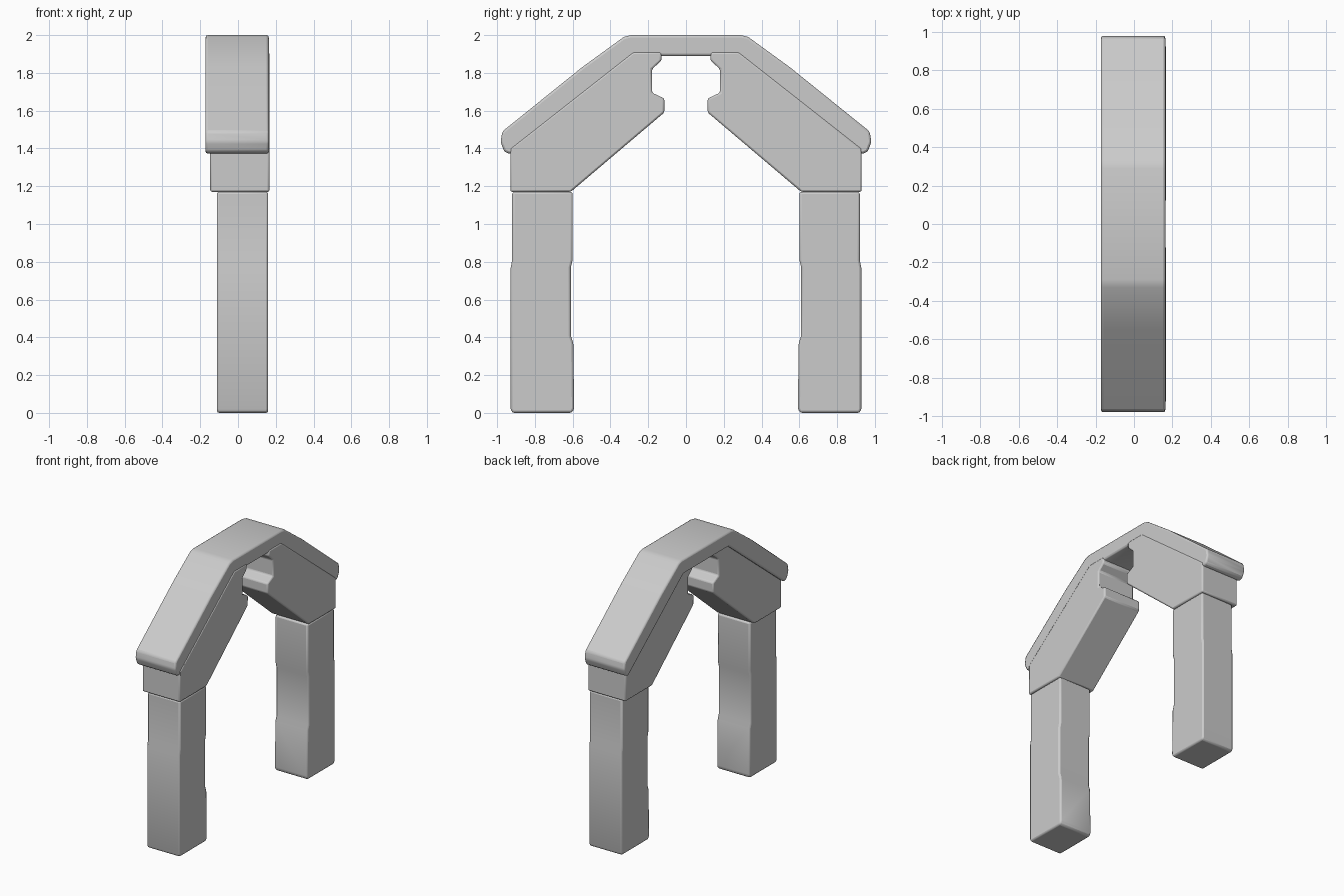
import bpy, bmesh

if "Cube" in bpy.data.objects:
    bpy.data.objects.remove(bpy.data.objects["Cube"])


def prism(name, profile, x0, x1, bevel, side=1):
    """Extrude a (y, z) profile along x; side=-1 mirrors it in y."""
    bm = bmesh.new()
    face = bm.faces.new([bm.verts.new((x0, y * side, z)) for y, z in profile])
    out = bmesh.ops.extrude_face_region(bm, geom=[face])
    for v in out["geom"]:
        if isinstance(v, bmesh.types.BMVert):
            v.co.x = x1
    bmesh.ops.recalc_face_normals(bm, faces=bm.faces)
    mesh = bpy.data.meshes.new(name)
    bm.to_mesh(mesh)
    bm.free()
    ob = bpy.data.objects.new(name, mesh)
    bpy.context.collection.objects.link(ob)
    mod = ob.modifiers.new("worn_edges", 'BEVEL')
    mod.width = bevel
    mod.segments = 2
    mod.limit_method = 'ANGLE'
    mod.angle_limit = 0.4
    bpy.ops.object.select_all(action='DESELECT')
    ob.select_set(True)
    bpy.context.view_layer.objects.active = ob
    bpy.ops.object.shade_smooth_by_angle(angle=0.7)
    return ob


# Slightly uneven post
post = [(0.605, 0), (0.92, 0), (0.928, 0.02), (0.928, 0.77), (0.92, 0.81),
        (0.92, 1.17), (0.60, 1.17), (0.60, 0.81), (0.61, 0.77),
        (0.61, 0.41), (0.597, 0.37), (0.592, 0.02)]

# Diagonal brace with a notch at its upper end
brace = [(0.61, 1.17), (0.93, 1.17), (0.93, 1.40), (0.28, 1.91), (0.13, 1.91),
         (0.13, 1.865), (0.18, 1.82), (0.18, 1.695), (0.115, 1.665), (0.115, 1.59)]

for label, side in (("front", -1), ("back", 1)):
    prism(label + "_post", post, -0.112, 0.16, 0.018, side)
    prism(label + "_brace", brace, -0.147, 0.167, 0.01, side)

# Bent cap beam with blunt rounded ends
half = [(0.27, 1.89), (0.93, 1.37), (0.962, 1.383), (0.982, 1.435),
        (0.972, 1.49), (0.55, 1.83), (0.33, 1.99), (0.29, 2.0)]
cap = half + [(-y, z) for y, z in reversed(half)]
prism("cap_beam", cap, -0.172, 0.163, 0.012)
